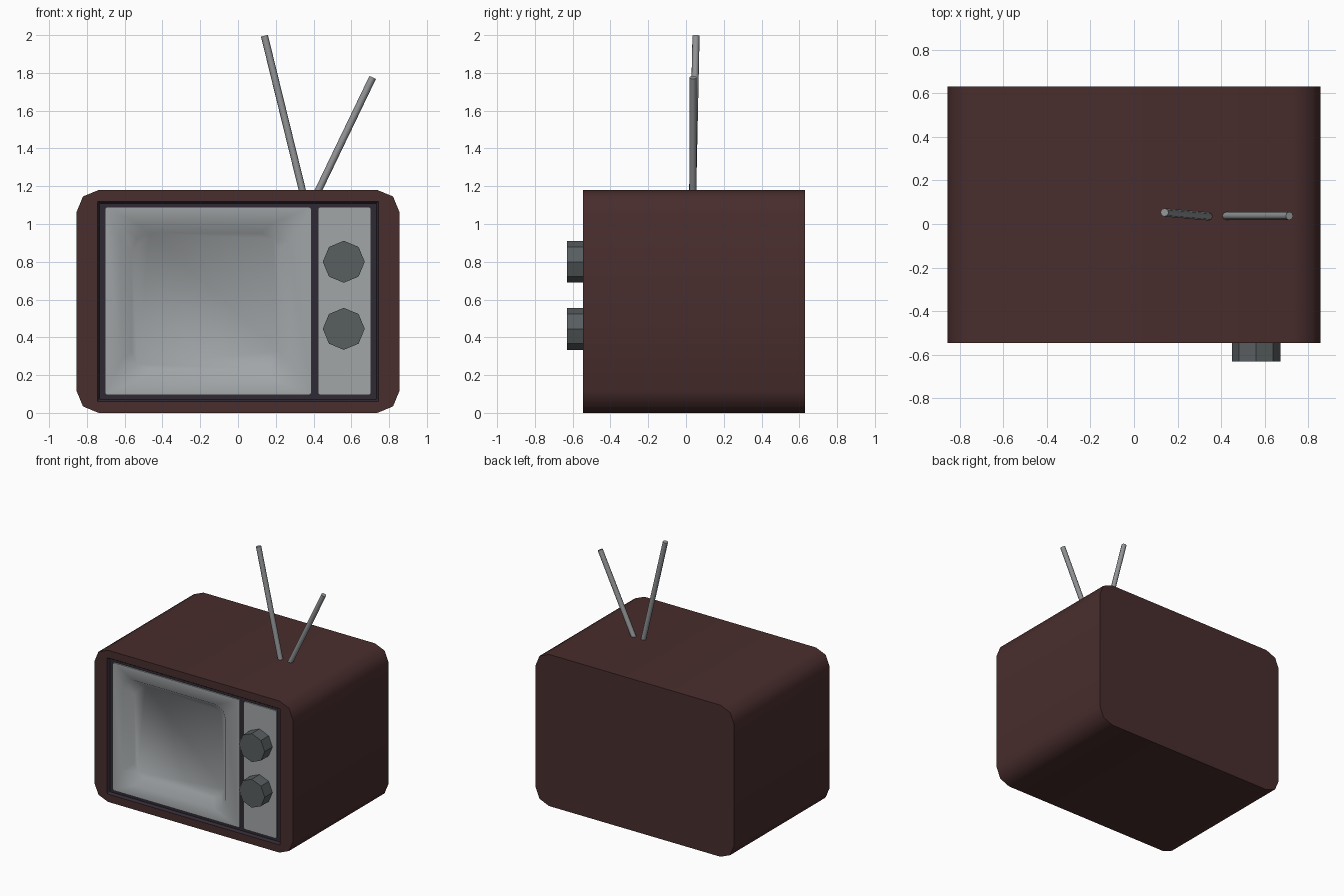
import bpy, bmesh, math
from mathutils import Vector

if "Cube" in bpy.data.objects:
    bpy.data.objects.remove(bpy.data.objects["Cube"])


def material(name, rgb):
    m = bpy.data.materials.new(name)
    m.diffuse_color = (*rgb, 1)
    m.use_nodes = True
    m.node_tree.nodes["Principled BSDF"].inputs["Base Color"].default_value = m.diffuse_color
    return m


BROWN = material("dark brown", (0.066, 0.026, 0.026))
DARK = material("dark violet grey", (0.030, 0.023, 0.034))
SILVER = material("light grey", (0.36, 0.38, 0.39))
KNOB = material("slate grey", (0.098, 0.112, 0.117))
METAL = material("antenna grey", (0.29, 0.30, 0.31))


def finish(name, bm, mat, smooth=None):
    bmesh.ops.recalc_face_normals(bm, faces=bm.faces)
    me = bpy.data.meshes.new(name)
    bm.to_mesh(me)
    bm.free()
    me.materials.append(mat)
    ob = bpy.data.objects.new(name, me)
    bpy.context.collection.objects.link(ob)
    if smooth:
        bpy.ops.object.select_all(action='DESELECT')
        ob.select_set(True)
        bpy.context.view_layer.objects.active = ob
        bpy.ops.object.shade_smooth_by_angle(angle=math.radians(smooth))
    return ob


def rounded(x0, x1, z0, z1, r, y):
    """Rounded rectangle facing the front, two segments per corner."""
    pts = []
    corners = [(x1 - r, z1 - r), (x0 + r, z1 - r), (x0 + r, z0 + r), (x1 - r, z0 + r)]
    for q, (cx, cz) in enumerate(corners):
        for k in range(3):
            a = math.radians(90 * q + 45 * k)
            pts.append((cx + r * math.cos(a), y, cz + r * math.sin(a)))
    return pts


def loft(name, loops, mat, smooth=None, cyclic=False):
    """Skin a series of rounded rectangles, capped or joined into a ring."""
    bm = bmesh.new()
    rows = [[bm.verts.new(p) for p in rounded(*l)] for l in loops]
    pairs = list(zip(rows, rows[1:]))
    if cyclic:
        pairs.append((rows[-1], rows[0]))
    else:
        bm.faces.new(rows[0])
        bm.faces.new(rows[-1])
    for a, b in pairs:
        for i in range(len(a)):
            j = (i + 1) % len(a)
            bm.faces.new((a[i], a[j], b[j], b[i]))
    return finish(name, bm, mat, smooth)


def rod(name, a, b, radius, sides, mat, smooth=None, spin=0):
    """Cylinder between two points."""
    a, b = Vector(a), Vector(b)
    bm = bmesh.new()
    bmesh.ops.create_cone(bm, cap_ends=True, segments=sides, radius1=radius,
                          radius2=radius, depth=(b - a).length)
    rot = (b - a).to_track_quat('Z', 'Y').to_matrix().to_4x4()
    bm.transform(rot)
    bmesh.ops.translate(bm, verts=bm.verts, vec=(a + b) / 2)
    return finish(name, bm, mat, smooth)


# Cabinet with an open front
loft("cabinet", [
    (-0.855, 0.855, 0, 1.18, 0.117, 0.63),
    (-0.855, 0.855, 0, 1.18, 0.117, -0.545),
    (-0.745, 0.745, 0.06, 1.12, 0.004, -0.545),
    (-0.745, 0.745, 0.06, 1.12, 0.004, -0.455)], BROWN, 46)

# Dark frame around the panels, and the bar between them
loft("front_frame", [
    (-0.745, 0.745, 0.06, 1.12, 0.004, -0.46),
    (-0.745, 0.745, 0.06, 1.12, 0.004, -0.544),
    (-0.733, 0.733, 0.072, 1.108, 0.004, -0.525),
    (-0.69, 0.69, 0.105, 1.08, 0.004, -0.525),
    (-0.69, 0.69, 0.105, 1.08, 0.004, -0.46)], DARK, cyclic=True)
loft("frame_divider", [
    (0.38, 0.43, 0.09, 1.095, 0.002, -0.46),
    (0.38, 0.43, 0.09, 1.095, 0.002, -0.525)], DARK)

# Screen panel with its sunken picture tube, and the control panel
loft("screen_panel", [
    (-0.705, 0.388, 0.095, 1.09, 0.012, -0.46),
    (-0.705, 0.388, 0.095, 1.09, 0.012, -0.535),
    (-0.62, 0.268, 0.18, 1.0, 0.09, -0.535),
    (-0.562, 0.213, 0.233, 0.95, 0.093, -0.47)], SILVER, 44)
loft("control_panel", [
    (0.423, 0.705, 0.095, 1.09, 0.012, -0.46),
    (0.423, 0.705, 0.095, 1.09, 0.012, -0.535)], SILVER)

# Octagonal knobs
for name, z in (("upper_knob", 0.80), ("lower_knob", 0.445)):
    rod(name, (0.56, -0.53, z), (0.56, -0.63, z), 0.111, 8, KNOB)

# Antennas
rod("left_antenna", (0.345, 0.035, 1.16), (0.14, 0.053, 1.996), 0.019, 8, METAL, 46)
rod("right_antenna", (0.417, 0.037, 1.16), (0.713, 0.037, 1.776), 0.019, 8, METAL, 46)
